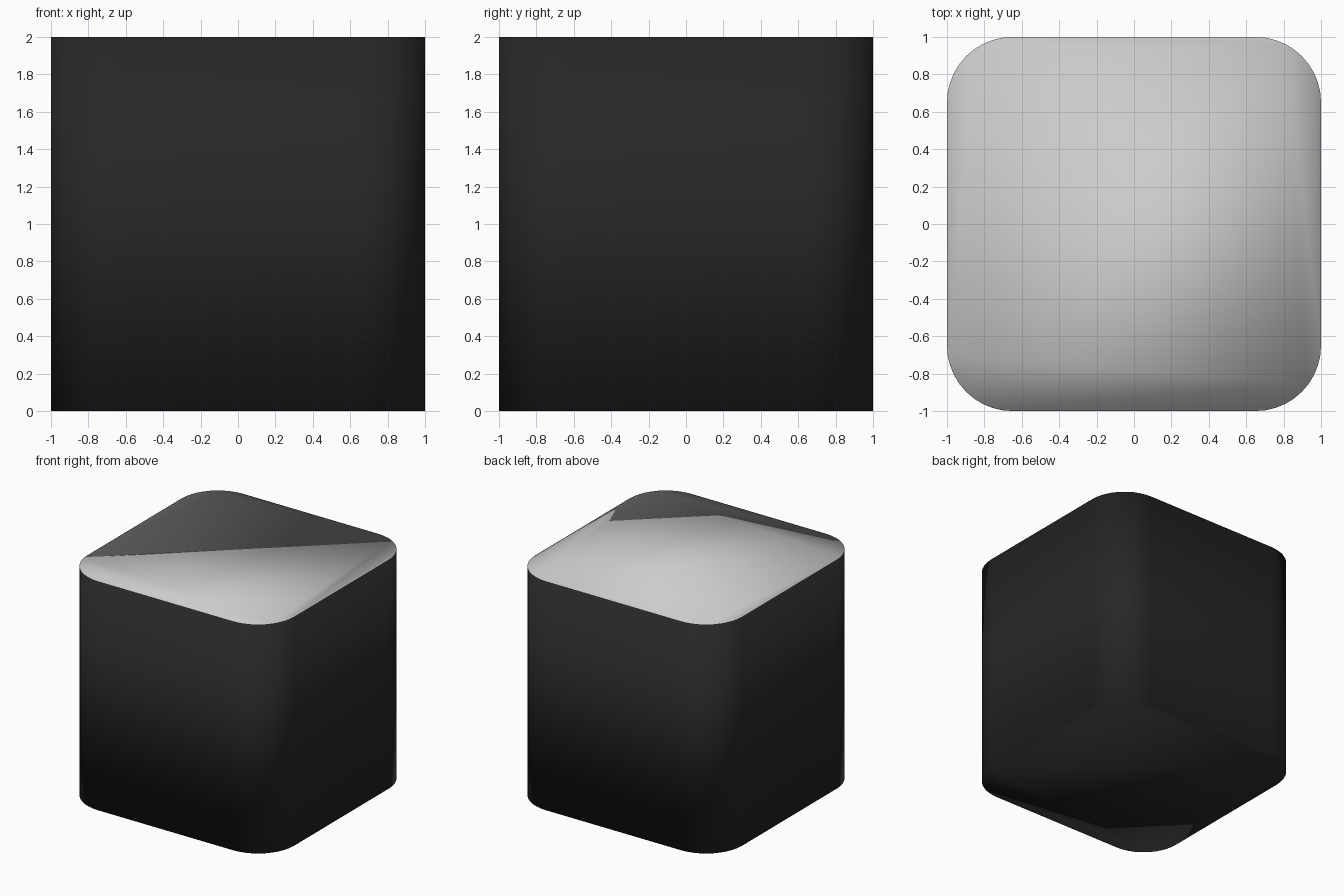
import bpy, bmesh
from mathutils import Matrix

if "Cube" in bpy.data.objects:
    bpy.data.objects.remove(bpy.data.objects["Cube"])

# Block with rounded upright edges
bm = bmesh.new()
bmesh.ops.create_cube(bm, size=2, matrix=Matrix.Translation((0, 0, 1)))
upright = [e for e in bm.edges if abs(e.verts[0].co.z - e.verts[1].co.z) > 1]
bmesh.ops.bevel(bm, geom=upright, offset=0.35, offset_type='OFFSET', segments=10,
                profile=0.5, affect='EDGES', clamp_overlap=True)
bm.normal_update()

# Light grey top, near-black sides and base, smooth shading all over
for f in bm.faces:
    f.smooth = True
    f.material_index = 0 if f.normal.z > 0.9 else 1

mesh = bpy.data.meshes.new("rounded_block")
bm.to_mesh(mesh)
bm.free()
for name, shade in (("light_top", 0.8), ("dark_body", 0.02)):
    mat = bpy.data.materials.new(name)
    mat.diffuse_color = (shade, shade, shade, 1)
    mat.use_nodes = True
    mat.node_tree.nodes["Principled BSDF"].inputs["Base Color"].default_value = mat.diffuse_color
    mesh.materials.append(mat)

block = bpy.data.objects.new("rounded_block", mesh)
bpy.context.collection.objects.link(block)
